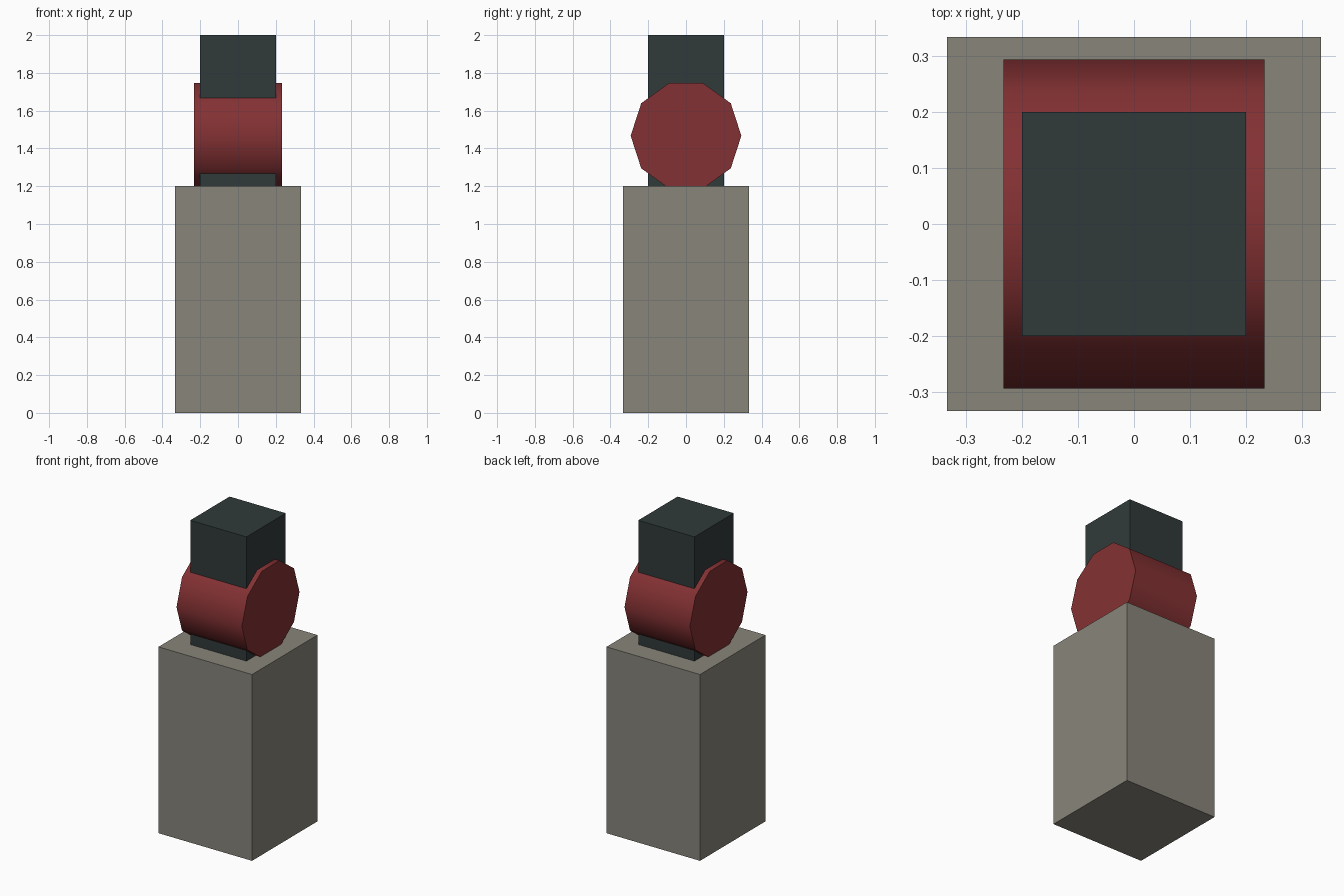
import bpy
import math

if "Cube" in bpy.data.objects:
    bpy.data.objects.remove(bpy.data.objects["Cube"])


def srgb(r, g, b):
    """Convert 0-255 display values to a linear colour."""
    def lin(c):
        c /= 255
        return c / 12.92 if c <= 0.04045 else ((c + 0.055) / 1.055) ** 2.4
    return (lin(r), lin(g), lin(b), 1)


def material(name, colour):
    mat = bpy.data.materials.new(name)
    mat.diffuse_color = colour
    mat.use_nodes = True
    mat.node_tree.nodes["Principled BSDF"].inputs["Base Color"].default_value = mat.diffuse_color
    return mat


def block(name, half_width, bottom, top, mat):
    """Square upright block standing between two heights."""
    bpy.ops.mesh.primitive_cube_add(size=1, location=(0, 0, (bottom + top) / 2))
    obj = bpy.context.object
    obj.name = name
    obj.scale = (half_width * 2, half_width * 2, top - bottom)
    bpy.ops.object.transform_apply(location=False, rotation=False, scale=True)
    obj.data.materials.append(mat)
    return obj


stone = material("warm_grey", srgb(136, 133, 122))
dark = material("dark_slate", srgb(49, 58, 58))
red = material("deep_red", srgb(132, 49, 51))

# Tall base and the dark post standing on it
block("base", 0.333, 0, 1.2, stone)
block("post", 0.2, 1.2, 2.0, dark)

# Ten-sided drum lying across the post, corners pointing to front and back
bpy.ops.mesh.primitive_cylinder_add(
    vertices=10, radius=0.293, depth=0.466,
    location=(0, 0, 1.467), rotation=(0, math.pi / 2, 0))
drum = bpy.context.object
drum.name = "drum"
drum.data.materials.append(red)
bpy.ops.object.transform_apply(location=False, rotation=True, scale=True)
bpy.ops.object.shade_smooth_by_angle(angle=math.radians(40))
